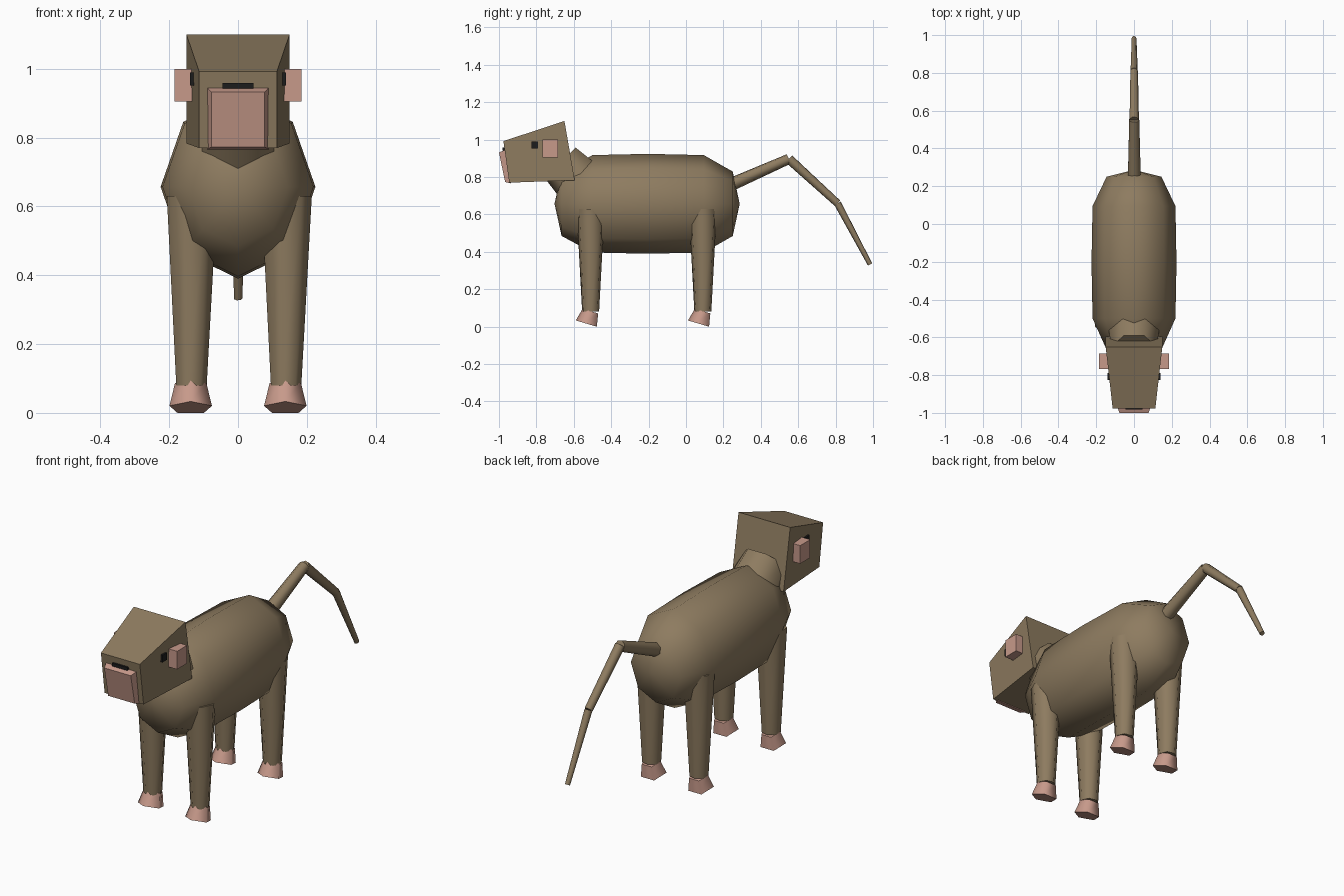
import bpy, bmesh, math
from mathutils import Vector

if "Cube" in bpy.data.objects:
    bpy.data.objects.remove(bpy.data.objects["Cube"])


def material(name, rgb):
    m = bpy.data.materials.new(name)
    m.diffuse_color = (*rgb, 1)
    m.use_nodes = True
    m.node_tree.nodes["Principled BSDF"].inputs["Base Color"].default_value = m.diffuse_color
    return m


FUR = material("brown fur", (0.27, 0.20, 0.117))
SKIN = material("pink skin", (0.57, 0.32, 0.255))
BLACK = material("black", (0.012, 0.012, 0.012))


def finish(name, bm, mat):
    bmesh.ops.recalc_face_normals(bm, faces=bm.faces)
    me = bpy.data.meshes.new(name)
    bm.to_mesh(me)
    bm.free()
    me.materials.append(mat)
    ob = bpy.data.objects.new(name, me)
    bpy.context.collection.objects.link(ob)
    return ob


def cone(name, p0, p1, r0, r1, sides, mat, ref=(1, 0, 0)):
    """Smooth-sided, flat-capped frustum; its first corner points along ref."""
    p0, p1 = Vector(p0), Vector(p1)
    axis = (p1 - p0).normalized()
    u = Vector(ref)
    u = (u - axis * u.dot(axis)).normalized()
    v = axis.cross(u)
    bm = bmesh.new()
    rings = []
    for p, r in ((p0, r0), (p1, r1)):
        angles = [2 * math.pi * i / sides for i in range(sides)]
        rings.append([bm.verts.new(p + r * (u * math.cos(a) + v * math.sin(a))) for a in angles])
    a, b = rings
    for i in range(sides):
        j = (i + 1) % sides
        bm.faces.new((a[i], a[j], b[j], b[i])).smooth = True
    bm.faces.new(a)
    bm.faces.new(b)
    return finish(name, bm, mat)


def wedge(name, front, back, mat):
    """Six-sided block; each end is (half width, y/z of bottom, y/z of top)."""
    bm = bmesh.new()
    ends = []
    for w, (yb, zb), (yt, zt) in (front, back):
        ends.append([bm.verts.new(c) for c in
                     ((-w, yb, zb), (w, yb, zb), (w, yt, zt), (-w, yt, zt))])
    f, b = ends
    bm.faces.new(f)
    bm.faces.new(b)
    for i in range(4):
        j = (i + 1) % 4
        bm.faces.new((f[i], f[j], b[j], b[i]))
    return finish(name, bm, mat)


def box(name, lo, hi, mat):
    bm = bmesh.new()
    bmesh.ops.create_cube(bm, size=1)
    for v in bm.verts:
        v.co = [(l + h) / 2 + c * (h - l) for l, h, c in zip(lo, hi, v.co)]
    return finish(name, bm, mat)


# Body: eight-sided barrel with pointed ends
bm = bmesh.new()
rings = []
for y, s in ((-0.665, 0.645), (-0.5, 0.975), (-0.205, 1), (0.095, 0.975), (0.25, 0.645)):
    rings.append([bm.verts.new((0.225 * s * math.cos(i * math.pi / 4), y,
                                0.657 + 0.267 * s * math.sin(i * math.pi / 4))) for i in range(8)])
tips = [bm.verts.new((0, y, 0.657)) for y in (-0.703, 0.287)]
for i in range(8):
    j = (i + 1) % 8
    for a, b in zip(rings, rings[1:]):
        bm.faces.new((a[i], a[j], b[j], b[i]))
    for tip, ring in zip(tips, (rings[0], rings[-1])):
        bm.faces.new((tip, ring[i], ring[j]))
for f in bm.faces:
    f.smooth = True
finish("body", bm, FUR)

# Legs and tilted five-sided feet
for end, y in (("front", -0.51), ("hind", 0.09)):
    for side, x in (("left", 0.1375), ("right", -0.1375)):
        cone(f"{end}_{side}_leg", (x, y, 0.08), (x, y, 0.63), 0.0465, 0.077, 7, FUR)
        cone(f"{end}_{side}_foot", (x, y - 0.017, 0.0148), (x, y + 0.003, 0.082),
             0.065, 0.048, 5, SKIN, (0, -1, 0))

# Tail in three bent segments
path = [(0, 0.20, 0.742), (0, 0.55, 0.897), (0, 0.81, 0.66), (0, 0.984, 0.333)]
radii = [(0.037, 0.028), (0.026, 0.021), (0.02, 0.013)]
for i, (r0, r1) in enumerate(radii):
    cone(f"tail_segment_{i + 1}", path[i], path[i + 1], r0, r1, 7, FUR)

# Neck, leaning forward
cone("neck", (0, -0.49, 0.70), (0, -0.668, 0.88), 0.155, 0.122, 7, FUR, (0, -1, -1))

# Head block, muzzle and nose
wedge("head", (0.113, (-0.945, 0.77), (-0.976, 0.992)),
      (0.15, (-0.595, 0.783), (-0.65, 1.1)), FUR)
wedge("muzzle", (0.077, (-0.967, 0.773), (-1.0, 0.932)),
      (0.09, (-0.935, 0.766), (-0.965, 0.946)), SKIN)
box("nose", (-0.045, -0.982, 0.943), (0.045, -0.965, 0.959), BLACK)

# Eyes and ears on both sides of the head
for side, s in (("left", 1), ("right", -1)):
    box(f"{side}_eye", (min(s * 0.12, s * 0.14), -0.825, 0.952),
        (max(s * 0.12, s * 0.14), -0.79, 0.99), BLACK)
    box(f"{side}_ear", (min(s * 0.13, s * 0.184), -0.768, 0.905),
        (max(s * 0.13, s * 0.184), -0.685, 1.0), SKIN)
